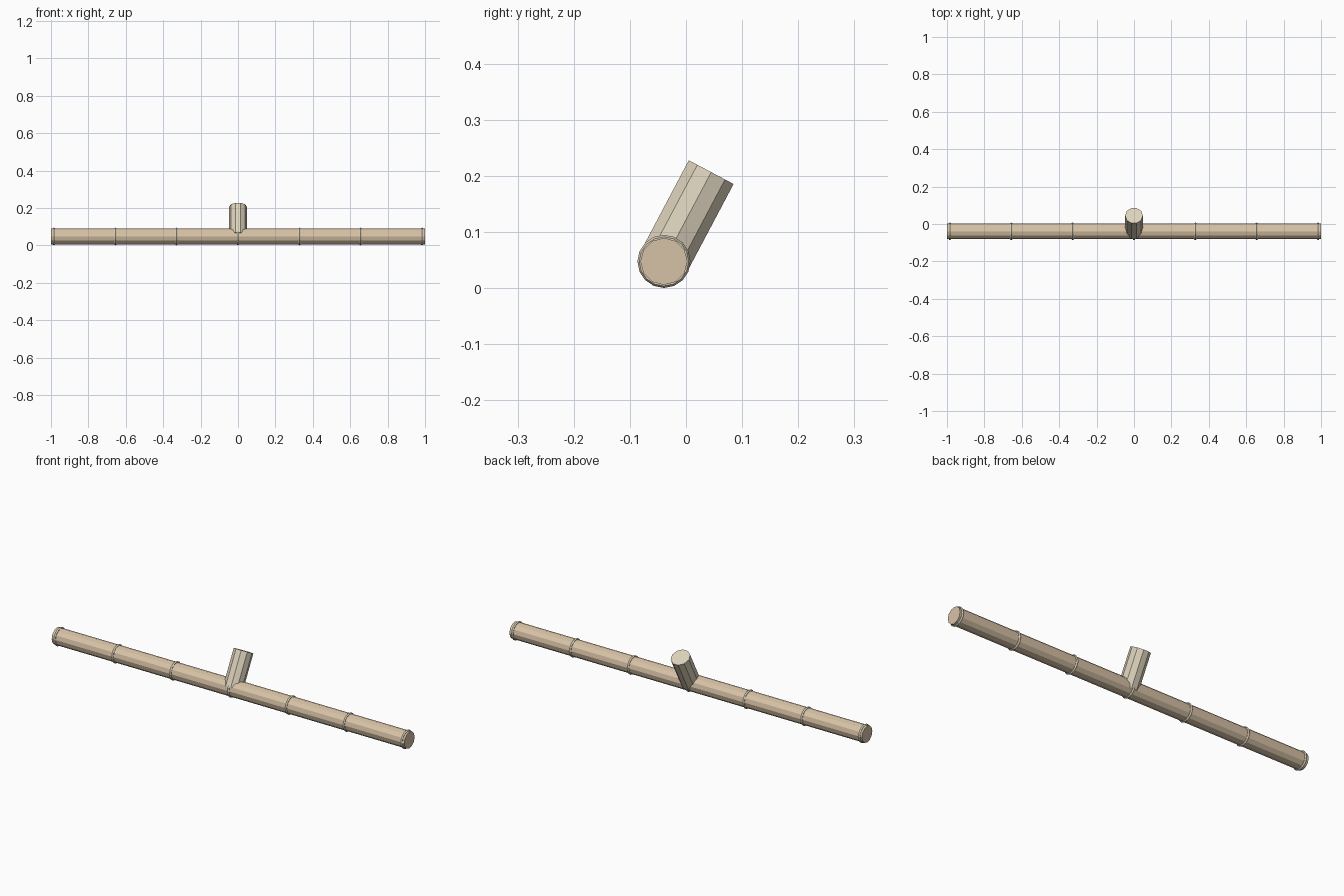
import bpy, math
from math import cos, sin, pi

if "Cube" in bpy.data.objects:
    bpy.data.objects.remove(bpy.data.objects["Cube"])

def material(name, color):
    m = bpy.data.materials.new(name)
    m.diffuse_color = color
    m.use_nodes = True
    m.node_tree.nodes["Principled BSDF"].inputs["Base Color"].default_value = m.diffuse_color
    return m

wood = material("dark_bamboo", (0.68, 0.54, 0.38, 1))
pale = material("pale_bamboo", (0.72, 0.65, 0.50, 1))

def add(name, verts, faces, loc, rot, mat):
    me = bpy.data.meshes.new(name)
    me.from_pydata(verts, [], faces)
    ob = bpy.data.objects.new(name, me)
    ob.location, ob.rotation_euler = loc, rot
    me.materials.append(mat)
    bpy.context.collection.objects.link(ob)
    return ob

def prism(name, n, r, z0, z1, loc, rot, mat):
    verts = [(r * cos(2 * pi * i / n), r * sin(2 * pi * i / n), z)
             for z in (z0, z1) for i in range(n)]
    faces = [(i, (i + 1) % n, n + (i + 1) % n, n + i) for i in range(n)]
    faces += [tuple(reversed(range(n))), tuple(range(n, 2 * n))]
    return add(name, verts, faces, loc, rot, mat)

def torus(name, n, m, major, minor, loc, rot, mat):
    verts = []
    for i in range(n):
        a = 2 * pi * i / n
        for j in range(m):
            b = 2 * pi * j / m
            r = major + minor * cos(b)
            verts.append((r * cos(a), r * sin(a), minor * sin(b)))
    faces = [(i * m + j, (i + 1) % n * m + j,
              (i + 1) % n * m + (j + 1) % m, i * m + (j + 1) % m)
             for i in range(n) for j in range(m)]
    return add(name, verts, faces, loc, rot, mat)

Y, Z = -0.0393, 0.0473
along_x = (0, pi / 2, 0)

# long horizontal pole
prism("pole", 12, 0.042, -1.0, 1.0, (0, Y, Z), along_x, wood)

# seven evenly spaced node rings
for k in range(-3, 4):
    torus("node_ring", 16, 6, 0.0403, 0.007, (k * 0.328, Y, Z), along_x, pale)

# short tilted stub rising from the middle of the pole
prism("stub", 10, 0.0475, 0.0, 0.18, (0, Y, Z), (-math.radians(27.9), 0, 0), pale)
